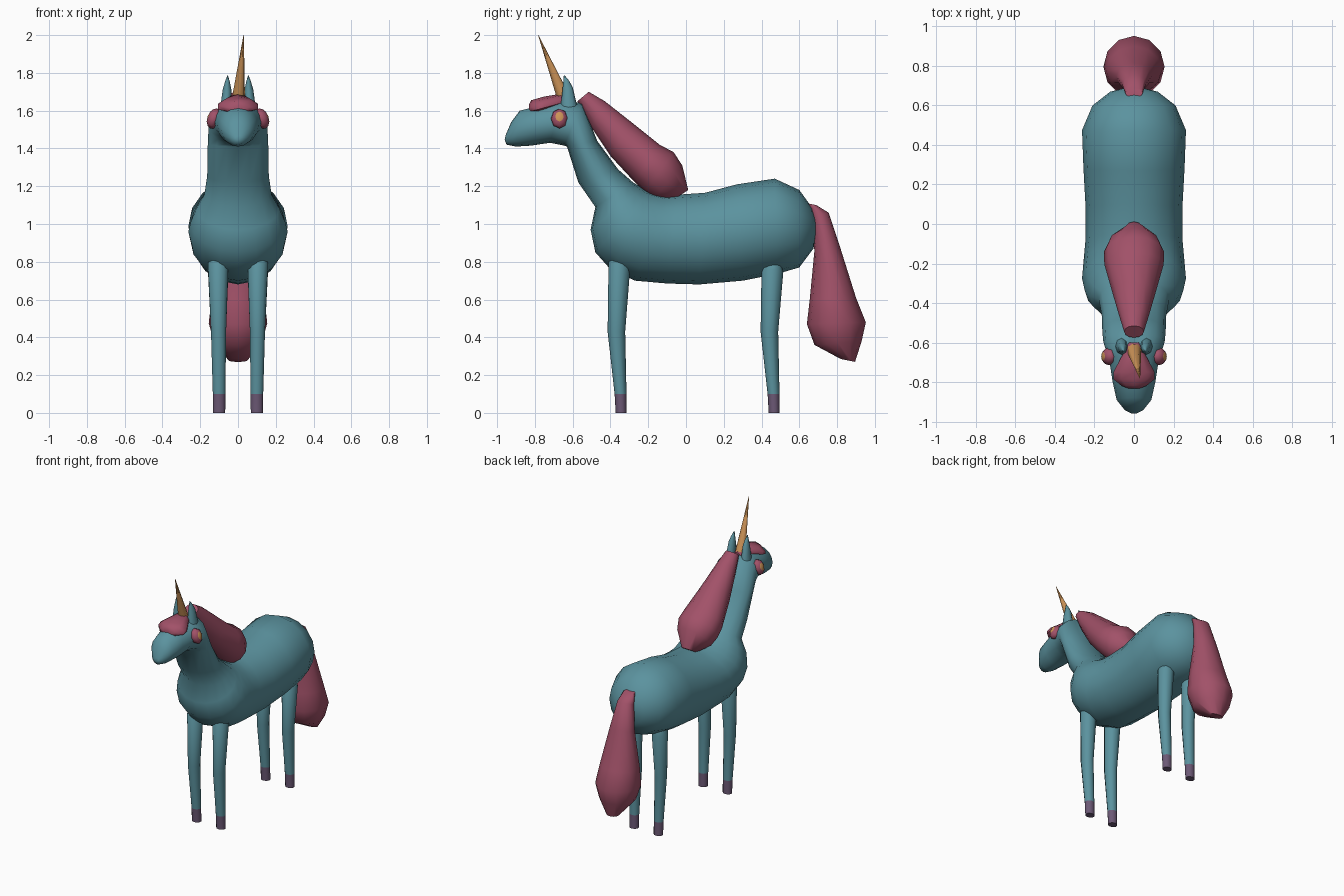
import bpy, bmesh, math
from mathutils import Vector, Matrix


def material(name, rgb):
    m = bpy.data.materials.new(name)
    m.diffuse_color = (*rgb, 1)
    return m


TEAL = material("teal coat", (0.105, 0.29, 0.345))
PINK = material("rose hair", (0.36, 0.083, 0.14))
GOLD = material("amber horn", (0.6, 0.29, 0.095))
HOOF = material("plum hoof", (0.15, 0.1, 0.18))


def finish(bm, name, mats, rule=None):
    bmesh.ops.recalc_face_normals(bm, faces=bm.faces)
    if rule:
        for f in bm.faces:
            f.material_index = int(rule(f.calc_center_median()))
    me = bpy.data.meshes.new(name)
    bm.to_mesh(me)
    bm.free()
    for m in mats:
        me.materials.append(m)
    ob = bpy.data.objects.new(name, me)
    bpy.context.collection.objects.link(ob)
    bpy.ops.object.select_all(action='DESELECT')
    ob.select_set(True)
    bpy.context.view_layer.objects.active = ob
    bpy.ops.object.shade_smooth_by_angle(angle=math.radians(60))
    return ob


def loft(name, rings, mats, sides=12, sag=0, rule=None):
    """Skin elliptical rings; each is (y1, z1, y2, z2, half width, centre x)."""
    bm = bmesh.new()
    loops = []
    for y1, z1, y2, z2, w, x in rings:
        loop = []
        for i in range(sides):
            a = 2 * math.pi * i / sides
            t = (1 - math.cos(a)) / 2
            s = math.sin(a)
            loop.append(bm.verts.new((x + w * s, y1 + (y2 - y1) * t,
                                      z1 + (z2 - z1) * t - sag * s * s)))
        loops.append(loop)
    for a, b in zip(loops, loops[1:]):
        for i in range(sides):
            j = (i + 1) % sides
            bm.faces.new((a[i], a[j], b[j], b[i]))
    bm.faces.new(loops[0])
    bm.faces.new(loops[-1])
    return finish(bm, name, mats, rule)


def centred(rings):
    return [(*r, 0) for r in rings]


# Body, neck and head: one skin from rump to muzzle
loft("body_neck_head", centred([
    (0.69, 0.95, 0.69, 1.02, 0.04), (0.675, 0.87, 0.665, 1.09, 0.12),
    (0.6, 0.77, 0.6, 1.18, 0.21), (0.48, 0.735, 0.47, 1.24, 0.263),
    (0.3, 0.7, 0.27, 1.21, 0.256), (0.07, 0.68, 0.1, 1.165, 0.245),
    (-0.1, 0.685, -0.05, 1.155, 0.245), (-0.27, 0.70, -0.1, 1.15, 0.255),
    (-0.4, 0.76, -0.15, 1.16, 0.263), (-0.48, 0.85, -0.19, 1.17, 0.25),
    (-0.505, 0.97, -0.23, 1.19, 0.22), (-0.48, 1.09, -0.28, 1.22, 0.178),
    (-0.57, 1.22, -0.36, 1.29, 0.163), (-0.63, 1.41, -0.47, 1.44, 0.16),
    (-0.645, 1.415, -0.55, 1.64, 0.155), (-0.72, 1.43, -0.66, 1.655, 0.125),
    (-0.82, 1.415, -0.78, 1.625, 0.108), (-0.9, 1.41, -0.88, 1.6, 0.088),
    (-0.95, 1.42, -0.925, 1.54, 0.05), (-0.96, 1.445, -0.955, 1.47, 0.015),
]), [TEAL], 16)

# Legs with hooves
for side, s in (("left", -1), ("right", 1)):
    for part, dy, dz, back in (("front", 0, 0, 0), ("hind", 0.81, -0.03, 0)):
        loft(f"{part}_leg_{side}", [
            (-0.38 + dy, 0.84 + dz, -0.31 + dy, 0.83 + dz, 0.035, 0.106 * s),
            (-0.41 + dy, 0.80 + dz, -0.295 + dy, 0.775 + dz, 0.057, 0.105 * s),
            (-0.415 + dy, 0.43, -0.322 + dy, 0.43, 0.042, 0.103 * s),
            (-0.378 + dy, 0.1, -0.315 + dy, 0.1, 0.035, 0.1 * s),
            (-0.372 + dy, 0, -0.314 + dy, 0, 0.034, 0.1 * s),
        ], [TEAL, HOOF], 10, rule=lambda c: c.z < 0.095)

    # Ears
    loft(f"ear_{side}", [
        (-0.665, 1.61, -0.575, 1.62, 0.032, 0.062 * s),
        (-0.655, 1.7, -0.6, 1.725, 0.023, 0.058 * s),
        (-0.65, 1.75, -0.62, 1.76, 0.012, 0.056 * s),
        (-0.647, 1.786, -0.642, 1.786, 0.002, 0.055 * s),
    ], [TEAL], 8)

    # Eyes, with an amber pupil facing outwards
    bm = bmesh.new()
    bmesh.ops.create_uvsphere(
        bm, u_segments=8, v_segments=6, radius=1,
        matrix=Matrix.Translation((0.127 * s, -0.67, 1.558))
        @ Matrix.Rotation(0.35 * -s, 4, 'Y')
        @ Matrix.Diagonal((0.036, 0.045, 0.056, 1))
        @ Matrix.Rotation(math.pi / 2, 4, 'Y'))
    finish(bm, f"eye_{side}", [PINK, GOLD],
           lambda c: abs(c.x) > 0.142 and math.hypot(c.y + 0.67, c.z - 1.565) < 0.023)

# Mane down the back of the neck
loft("mane", centred([
    (-0.575, 1.65, -0.515, 1.70, 0.05), (-0.5, 1.51, -0.43, 1.65, 0.075),
    (-0.4, 1.36, -0.29, 1.54, 0.11), (-0.27, 1.22, -0.14, 1.42, 0.15),
    (-0.22, 1.17, -0.065, 1.38, 0.153), (-0.17, 1.13, -0.02, 1.31, 0.13),
    (-0.08, 1.12, 0.012, 1.18, 0.05),
]), [PINK], 12)

# Forelock, a fan over the brow
loft("forelock", centred([
    (-0.6, 1.63, -0.6, 1.66, 0.03), (-0.66, 1.635, -0.66, 1.69, 0.06),
    (-0.75, 1.605, -0.75, 1.675, 0.11), (-0.785, 1.595, -0.785, 1.665, 0.11),
    (-0.82, 1.59, -0.82, 1.655, 0.065), (-0.832, 1.605, -0.832, 1.63, 0.03),
]), [PINK], 10, sag=0.015)

# Tail
loft("tail", centred([
    (0.64, 1.11, 0.69, 1.1, 0.045), (0.66, 1.03, 0.755, 1.06, 0.06),
    (0.68, 0.86, 0.815, 0.88, 0.09), (0.655, 0.6, 0.9, 0.61, 0.14),
    (0.64, 0.47, 0.952, 0.48, 0.155), (0.68, 0.36, 0.93, 0.38, 0.125),
    (0.82, 0.285, 0.895, 0.27, 0.05),
]), [PINK], 12)

# Horn, leaning forward with a slightly offset tip
bm = bmesh.new()
base, tip = Vector((0, -0.637, 1.64)), Vector((0.03, -0.782, 2.0))
axis = tip - base
bmesh.ops.create_cone(
    bm, cap_ends=True, segments=8, radius1=0.038, radius2=0.001, depth=axis.length,
    matrix=Matrix.Translation((base + tip) / 2) @ axis.to_track_quat('Z', 'Y').to_matrix().to_4x4())
finish(bm, "horn", [GOLD])
